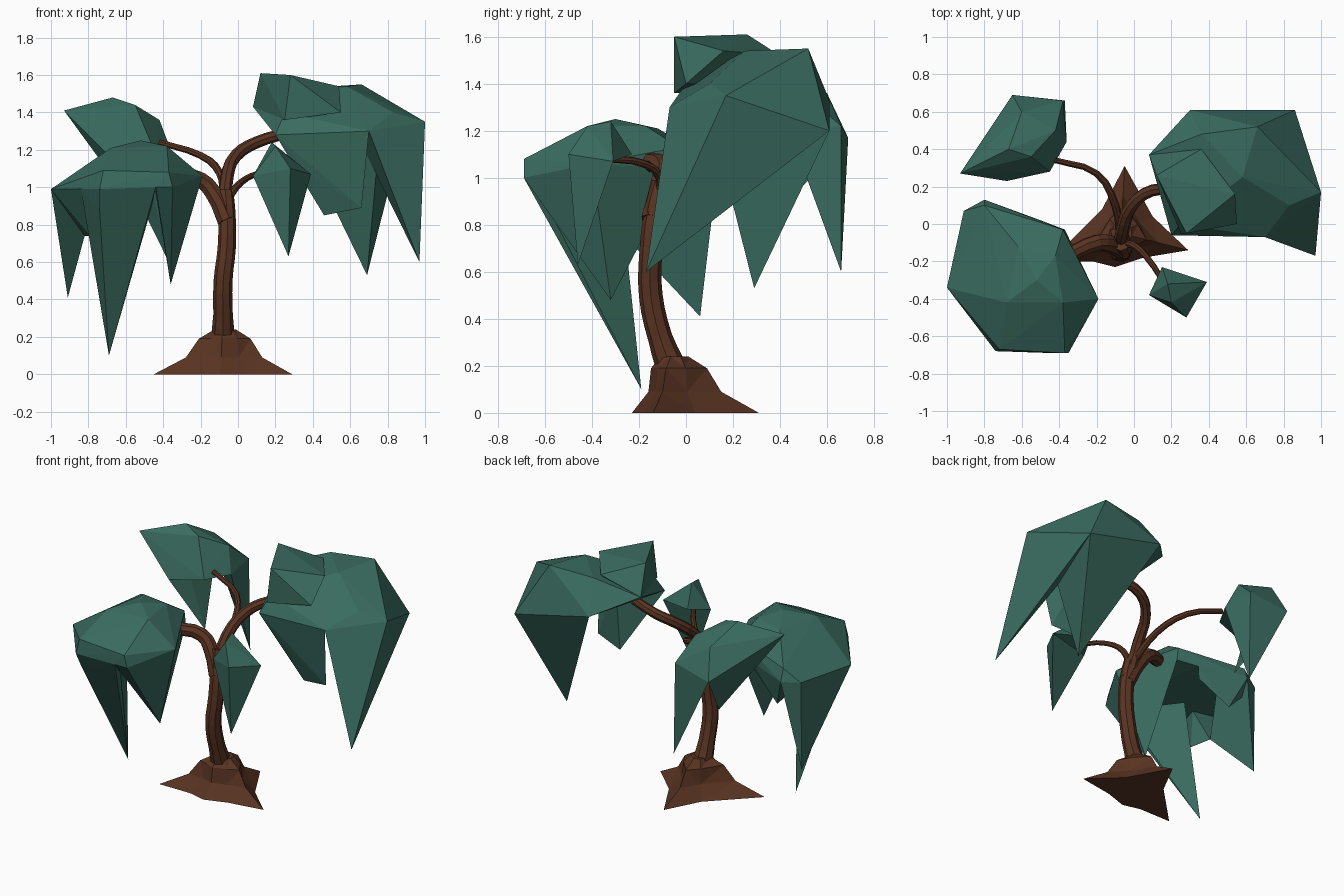
import bpy
import bmesh
from mathutils import Vector

default_cube = bpy.data.objects.get("Cube")
if default_cube:
    bpy.data.objects.remove(default_cube, do_unlink=True)


def make_material(name, colour):
    material = bpy.data.materials.new(name)
    material.use_nodes = True
    material.diffuse_color = (*colour, 1)
    shader = next(n for n in material.node_tree.nodes if n.type == "BSDF_PRINCIPLED")
    shader.inputs["Base Color"].default_value = (*colour, 1)
    shader.inputs["Roughness"].default_value = 0.9
    return material


leaf_green = make_material("leaf green", (0.042, 0.148, 0.115))
bark_brown = make_material("bark brown", (0.1, 0.034, 0.016))


def finish_mesh(name, bm, material):
    """Turn a bmesh into a flat shaded object."""
    bmesh.ops.recalc_face_normals(bm, faces=bm.faces)
    mesh = bpy.data.meshes.new(name)
    bm.to_mesh(mesh)
    bm.free()
    mesh.materials.append(material)
    obj = bpy.data.objects.new(name, mesh)
    bpy.context.collection.objects.link(obj)


def add_hull(bm, points):
    """Add one faceted lump that wraps the given points."""
    verts = [bm.verts.new(p) for p in points]
    bmesh.ops.convex_hull(bm, input=verts)
    loose = [v for v in verts if v.is_valid and not v.link_faces]
    bmesh.ops.delete(bm, geom=loose, context="VERTS")


def make_crown(name, top, rim, lobes):
    """Faceted dome over a rim, with lobes growing from named rim points."""
    bm = bmesh.new()
    add_hull(bm, top + list(rim.values()))
    centre = sum((Vector(p) for p in rim.values()), Vector()) / len(rim)
    for rim_names, tips in lobes:
        base = [rim[key] for key in rim_names.split()]
        # the inner wall leans towards the middle, leaving a hollow underneath
        inner = (sum((Vector(p) for p in base), Vector()) / len(base)).lerp(centre, 0.4)
        add_hull(bm, base + [inner] + tips)
    finish_mesh(name, bm, leaf_green)


def make_limb(name, path, start_radius, end_radius, flare=1.0):
    """Tapering faceted limb along a smooth path."""
    curve = bpy.data.curves.new(name, "CURVE")
    curve.dimensions = "3D"
    curve.bevel_depth = 1.0
    curve.bevel_resolution = 2
    curve.resolution_u = 3
    curve.use_fill_caps = True
    spline = curve.splines.new("BEZIER")
    spline.bezier_points.add(len(path) - 1)
    for i, (point, position) in enumerate(zip(spline.bezier_points, path)):
        point.co = position
        point.handle_left_type = point.handle_right_type = "AUTO"
        blend = i / (len(path) - 1)
        point.radius = start_radius + (end_radius - start_radius) * blend
    spline.bezier_points[0].radius *= flare
    spline.use_smooth = False
    curve.materials.append(bark_brown)
    obj = bpy.data.objects.new(name, curve)
    bpy.context.collection.objects.link(obj)
    bpy.ops.object.select_all(action="DESELECT")
    obj.select_set(True)
    bpy.context.view_layer.objects.active = obj
    bpy.ops.object.convert(target="MESH")
    mesh = bpy.context.object.data
    mesh.polygons.foreach_set("use_smooth", [False] * len(mesh.polygons))


# Root mound: a star of pointed roots rising to a collar around the trunk
root_tips = [(0.29, -0.14), (0.1, 0.04), (-0.05, 0.31), (-0.17, 0.08),
             (-0.45, -0.2), (-0.22, -0.2), (-0.1, -0.23), (0.05, -0.18)]
collar = Vector((-0.07, -0.05))
bm = bmesh.new()
rings = []
for reach, rounding, height in ((1, 0, 0), (0.5, 0.02, 0.09),
                                (0.22, 0.06, 0.19), (0, 0.06, 0.24)):
    ring = []
    for tip in root_tips:
        # upper rings round off the star into a collar
        offset = Vector(tip) - collar
        offset = offset * reach + offset.normalized() * rounding
        ring.append(bm.verts.new((*(collar + offset), height)))
    rings.append(ring)
for lower, upper in zip(rings, rings[1:]):
    for i in range(len(lower)):
        bm.faces.new((lower[i - 1], lower[i], upper[i], upper[i - 1]))
bm.faces.new(rings[0])
bm.faces.new(rings[-1])
bmesh.ops.triangulate(bm, faces=bm.faces)
finish_mesh("root_mound", bm, bark_brown)

# Trunk and branches
make_limb("trunk", [(-0.08, -0.05, 0.16), (-0.08, -0.11, 0.32), (-0.08, -0.15, 0.5),
                    (-0.06, -0.15, 0.68), (-0.06, -0.13, 0.86), (-0.07, -0.1, 0.98)],
          0.054, 0.045, flare=1.25)
make_limb("left_branch", [(-0.07, -0.12, 0.88), (-0.06, -0.03, 1.05), (-0.01, 0.1, 1.17),
                          (0.1, 0.18, 1.24), (0.26, 0.18, 1.29)], 0.038, 0.03)
make_limb("right_branch", [(-0.06, -0.14, 0.82), (-0.12, -0.11, 0.95),
                           (-0.2, -0.1, 1.04), (-0.36, -0.17, 1.07)], 0.053, 0.04)
make_limb("back_branch", [(-0.07, -0.08, 0.95), (-0.1, 0.1, 1.08),
                          (-0.2, 0.27, 1.17), (-0.42, 0.34, 1.24)], 0.024, 0.016)
make_limb("front_branch", [(-0.07, -0.12, 0.9), (-0.01, -0.11, 1.0),
                           (0.07, -0.18, 1.06), (0.17, -0.33, 1.08)], 0.022, 0.014)

# Large crown on the left branch, with a raised flap on its inner side
make_crown(
    "left_crown",
    top=[(0.58, 0.25, 1.54), (0.36, 0.48, 1.53), (0.66, 0.52, 1.55),
         (0.83, 0.1, 1.4), (0.25, 0, 1.4)],
    rim=dict(
        inner=(0.08, 0.37, 1.43), back=(0.3, 0.61, 1.33), corner=(0.86, 0.61, 1.2),
        outer=(1, 0.17, 1.35), front=(0.7, -0.07, 1.3), near=(0.2, -0.06, 1.28)),
    lobes=[
        ("inner", [(0.12, 0.26, 1.61), (0.28, -0.05, 1.6), (0.54, 0.16, 1.54),
                   (0.25, -0.05, 1.36), (0.55, 0, 1.4), (0.36, 0.4, 1.52)]),
        ("corner outer front", [(0.97, -0.17, 0.6), (0.65, 0.25, 1.25)]),
        ("back corner", [(0.69, 0.29, 0.53), (0.75, 0.12, 1.2)]),
        ("near front", [(0.46, 0.05, 0.85), (0.66, 0, 0.89), (0.37, -0.02, 1.08)])])

# Wide low crown on the right branch
make_crown(
    "right_crown",
    top=[(-0.68, -0.42, 1.21), (-0.38, -0.42, 1.22), (-0.52, -0.3, 1.25),
         (-0.62, -0.12, 1.21), (-0.42, -0.17, 1.22), (-0.37, -0.69, 1.08),
         (-0.72, -0.67, 1.09), (-0.8, 0.1, 1.08), (-0.38, -0.03, 1.13)],
    rim=dict(
        outer=(-1, -0.34, 0.99), corner=(-0.91, 0.07, 1), back=(-0.8, 0.13, 1),
        rear=(-0.5, 0.02, 1.02), inner=(-0.37, -0.03, 1.04), near=(-0.19, -0.4, 1.06),
        front=(-0.35, -0.69, 1), middle=(-0.44, -0.69, 1),
        side=(-0.74, -0.68, 0.99), flank=(-0.84, -0.54, 0.99)),
    lobes=[
        ("outer corner back", [(-0.91, 0.06, 0.41), (-0.82, -0.25, 0.74)]),
        ("corner back rear", [(-0.72, 0.05, 0.8), (-0.52, 0, 0.95)]),
        ("outer flank", [(-0.82, -0.25, 0.74), (-0.79, -0.4, 0.74)]),
        ("flank side middle", [(-0.69, -0.19, 0.1), (-0.74, -0.62, 0.88),
                               (-0.46, -0.6, 0.9), (-0.64, -0.28, 0.95)]),
        ("middle front near inner", [(-0.36, -0.32, 0.48)])])

# Pointed crown on the back branch
make_crown(
    "back_crown",
    top=[(-0.67, 0.4, 1.48), (-0.55, 0.36, 1.44), (-0.42, 0.5, 1.36),
         (-0.8, 0.3, 1.42), (-0.6, 0.6, 1.36)],
    rim=dict(
        point=(-0.93, 0.27, 1.41), front=(-0.68, 0.23, 1.16), near=(-0.45, 0.28, 1.2),
        inner=(-0.36, 0.44, 1.2), corner=(-0.38, 0.66, 1.22), back=(-0.65, 0.69, 1.17)),
    lobes=[
        ("inner corner back", [(-0.37, 0.66, 0.6)]),
        ("point front back", [(-0.5, 0.36, 0.82)])])

# Small crown on the front branch
make_crown(
    "front_crown",
    top=[(0.18, -0.32, 1.24), (0.2, -0.42, 1.22)],
    rim=dict(
        back=(0.15, -0.23, 1.1), outer=(0.39, -0.31, 1.07),
        front=(0.28, -0.5, 1.1), inner=(0.08, -0.38, 1.06)),
    lobes=[("outer front inner", [(0.27, -0.46, 0.63)])])
